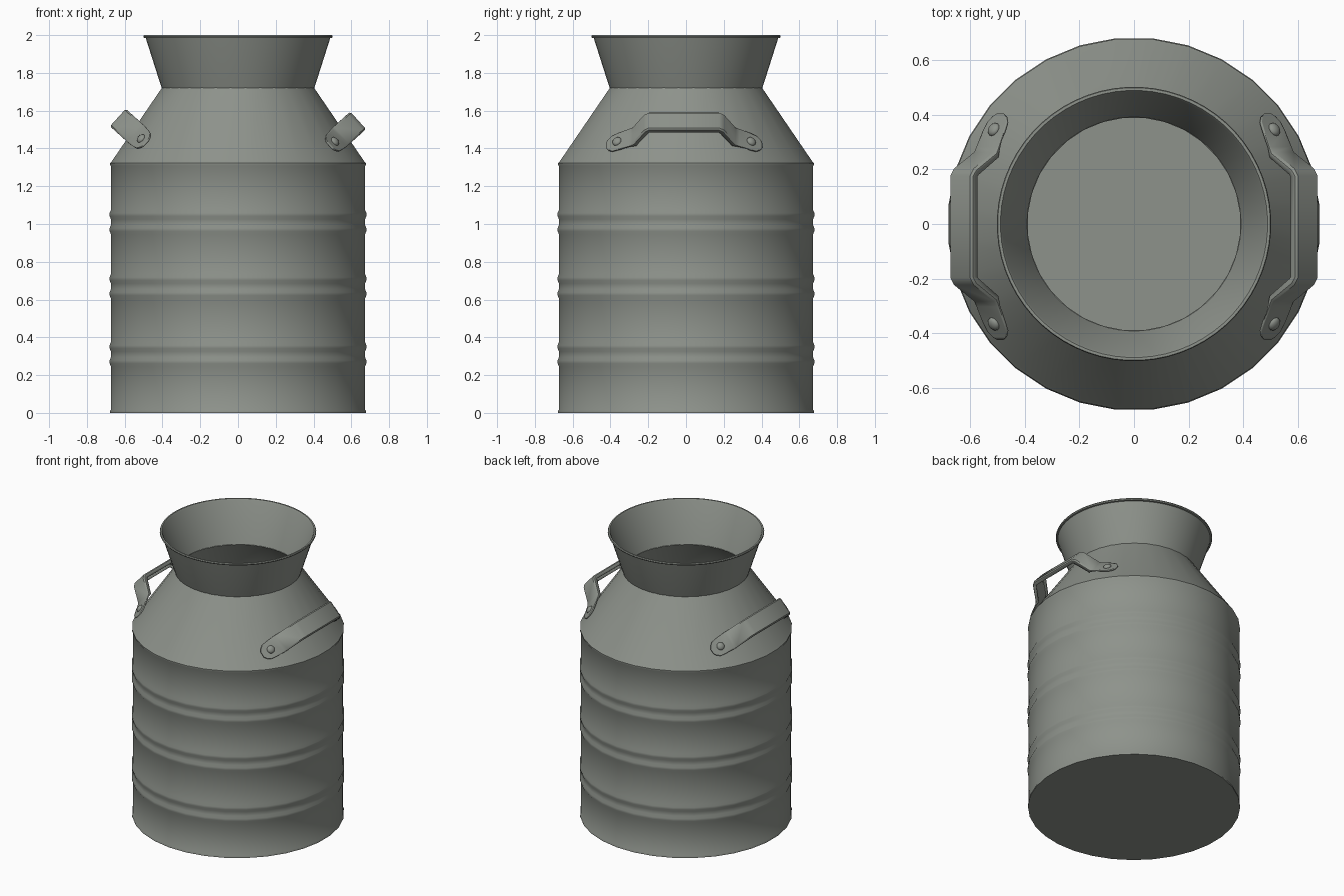
import bpy, bmesh, math
from mathutils import Vector

cube = bpy.data.objects.get("Cube")
if cube:
    bpy.data.objects.remove(cube, do_unlink=True)

metal = bpy.data.materials.new("grey_green_metal")
metal.use_nodes = True
colour = (0.27, 0.29, 0.26, 1)
metal.diffuse_color = colour
metal.node_tree.nodes["Principled BSDF"].inputs["Base Color"].default_value = colour


def finish(name, bm, angle=35):
    bmesh.ops.recalc_face_normals(bm, faces=bm.faces)
    mesh = bpy.data.meshes.new(name)
    bm.to_mesh(mesh)
    bm.free()
    mesh.materials.append(metal)
    ob = bpy.data.objects.new(name, mesh)
    bpy.context.collection.objects.link(ob)
    bpy.ops.object.select_all(action='DESELECT')
    ob.select_set(True)
    bpy.context.view_layer.objects.active = ob
    bpy.ops.object.shade_smooth_by_angle(angle=math.radians(angle))
    return ob


def lathe(name, profile, sides, closed=False):
    """Revolve (radius, height) points about z; radius 0 ends become a fan."""
    bm = bmesh.new()
    rings = []
    for r, z in profile:
        if r == 0:
            rings.append([bm.verts.new((0, 0, z))] * sides)
        else:
            angles = [2 * math.pi * (i + 0.5) / sides for i in range(sides)]
            rings.append([bm.verts.new((r * math.cos(a), r * math.sin(a), z)) for a in angles])
    pairs = list(zip(rings, rings[1:]))
    if closed:
        pairs.append((rings[-1], rings[0]))
    for low, high in pairs:
        for i in range(sides):
            j = (i + 1) % sides
            corners = list(dict.fromkeys((low[i], low[j], high[j], high[i])))
            bm.faces.new(corners)
    return finish(name, bm)


# Body: flat base, pairs of raised beads, sloping shoulder, hollow inside
R = 0.676
outer = [(0, 0), (R + 0.004, 0), (R + 0.004, 0.012), (R, 0.018)]
for middle in (0.31, 0.67, 1.01):
    for bead in (middle - 0.04, middle + 0.04):
        outer += [(R, bead - 0.025), (R + 0.007, bead - 0.008),
                  (R + 0.007, bead + 0.008), (R, bead + 0.025)]
outer += [(R, 1.305), (R + 0.004, 1.312), (R + 0.004, 1.322), (R - 0.006, 1.334), (0.402, 1.725)]
inner = [(0.39, 1.72), (R - 0.014, 1.32), (R - 0.014, 0.015), (0, 0.015)]
lathe("body", outer + inner, 32)

# Flared neck with a rolled lip
lathe("neck", [(0.403, 1.718), (0.408, 1.73), (0.489, 1.984), (0.499, 1.986), (0.502, 1.993),
               (0.499, 2.0), (0.489, 2.0), (0.482, 1.99), (0.395, 1.73), (0.39, 1.718)],
      64, closed=True)

# Handles: channel straps bent outward from two riveted tabs
LIFT = Vector((0.74, 0, 0.67))      # away from the shoulder
ACROSS = Vector((-0.67, 0, 0.74))   # across the strap
# (distance along y, lift, half width, lip depth) from tab tip to bar end
half = [(0.412, -0.033, 0.018, 0), (0.402, -0.028, 0.036, 0), (0.382, -0.017, 0.053, 0),
        (0.35, 0, 0.058, 0), (0.29, 0.032, 0.058, 0.004), (0.27, 0.048, 0.058, 0.02),
        (0.21, 0.148, 0.058, 0.024), (0.185, 0.165, 0.058, 0.024)]
path = half + [(-y, u, w, d) for y, u, w, d in reversed(half)]


def place(point, side):
    return Vector((point.x * side, point.y, point.z + (0.015 if side < 0 else 0)))


def strap(name, side):
    bm = bmesh.new()
    rows = []
    for k, (y, u, w, d) in enumerate(path):
        before, after = path[max(k - 1, 0)], path[min(k + 1, len(path) - 1)]
        dy, du = after[0] - before[0], after[1] - before[1]
        size = math.hypot(dy, du)
        outward = Vector((0, du / size, 0)) - LIFT * (dy / size)
        centre = Vector((0.505, y - 0.01, 1.43)) + LIFT * (u + 0.008)
        section = [(-w, d), (-w, d / 4), (-w * 0.9, 0), (w * 0.9, 0), (w, d / 4), (w, d)]
        rows.append([bm.verts.new(place(centre + ACROSS * a - outward * b, side))
                     for a, b in section])
    for low, high in zip(rows, rows[1:]):
        for i in range(len(low) - 1):
            bm.faces.new((low[i], low[i + 1], high[i + 1], high[i]))
    bmesh.ops.remove_doubles(bm, verts=bm.verts, dist=0.0005)
    ob = finish(name, bm)
    thick = ob.modifiers.new("thickness", 'SOLIDIFY')
    thick.thickness = 0.009
    thick.offset = 0


def rivet(name, side, end):
    bm = bmesh.new()
    bmesh.ops.create_uvsphere(bm, u_segments=16, v_segments=8, radius=0.026)
    normal = Vector((0.676, 0.47 * end, 0.566)).normalized()
    turn = normal.to_track_quat('Z', 'Y')
    centre = Vector((0.505, 0.35 * end - 0.01, 1.43)) + normal * 0.012
    for v in bm.verts:
        v.co.z *= 0.6
        v.co = place(turn @ v.co + centre, side)
    finish(name, bm, 60)


for label, side in (("left", 1), ("right", -1)):
    strap(label + "_handle", side)
    for spot, end in (("front", -1), ("back", 1)):
        rivet(f"{label}_{spot}_rivet", side, end)
